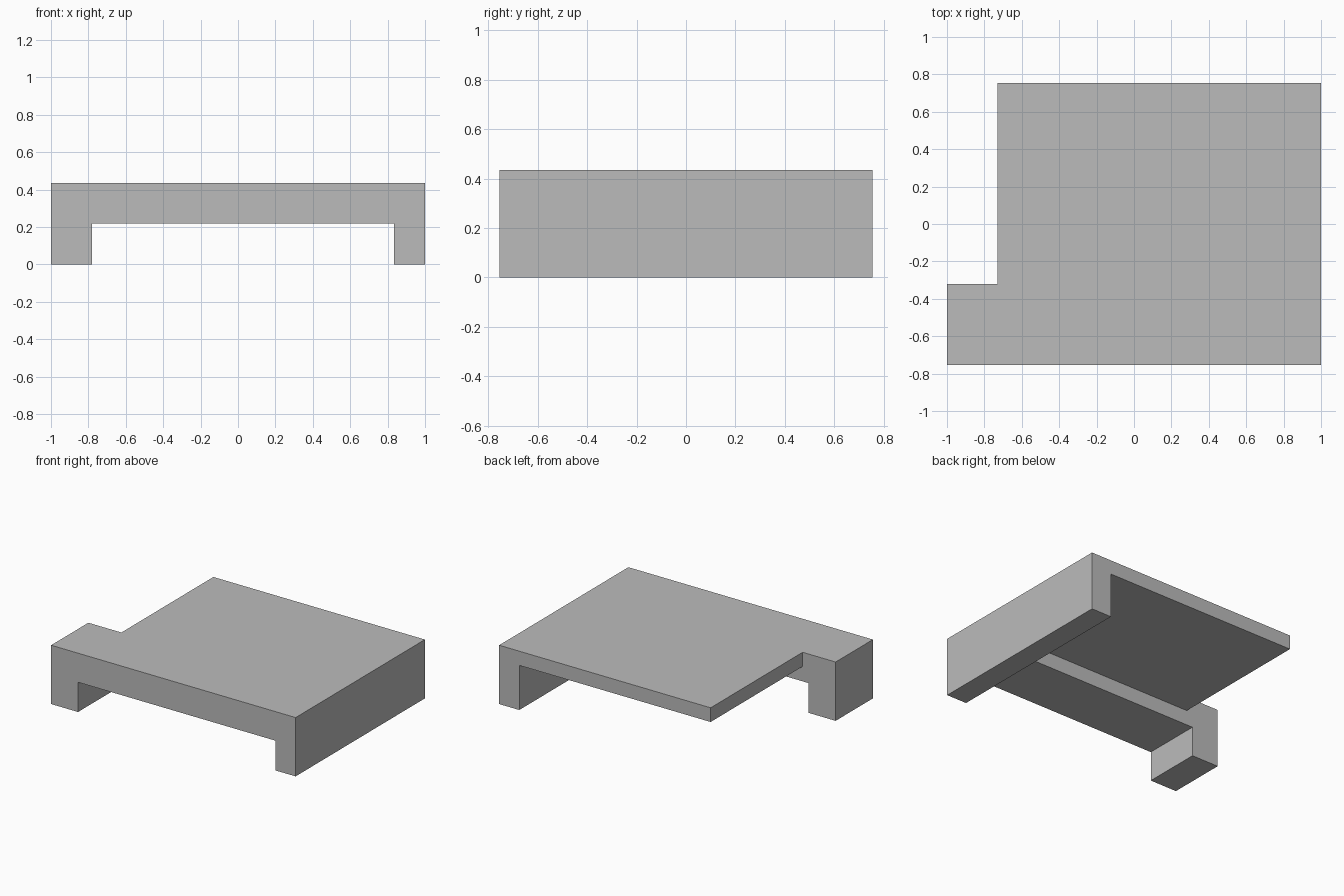
import bpy, bmesh

cube = bpy.data.objects.get("Cube")
if cube:
    bpy.data.objects.remove(cube, do_unlink=True)

# Shared levels of the form
X, Y, TOP = 1.0, 0.755, 0.435
LEG_R, LEG_L = -0.78, 0.835      # inner faces of the two legs
STEP_X, STEP_Y = -0.73, -0.32    # corner of the plan notch
BEAM_Z, SLAB_Z = 0.22, 0.33      # undersides of front beam and slab
OVER = 0.2                       # cutter overshoot

grey = bpy.data.materials.new("plain grey")
grey.use_nodes = True
colour = (0.5, 0.5, 0.5, 1)
grey.diffuse_color = colour
grey.node_tree.nodes["Principled BSDF"].inputs["Base Color"].default_value = colour


def prism(name, outline, z0, z1):
    """Extrude a plan outline from z0 up to z1."""
    bm = bmesh.new()
    base = bm.faces.new([bm.verts.new((x, y, z0)) for x, y in outline])
    new = bmesh.ops.extrude_face_region(bm, geom=[base])["geom"]
    verts = [v for v in new if isinstance(v, bmesh.types.BMVert)]
    bmesh.ops.translate(bm, verts=verts, vec=(0, 0, z1 - z0))
    bmesh.ops.recalc_face_normals(bm, faces=bm.faces)
    mesh = bpy.data.meshes.new(name)
    bm.to_mesh(mesh)
    bm.free()
    mesh.materials.append(grey)
    obj = bpy.data.objects.new(name, mesh)
    bpy.context.collection.objects.link(obj)
    return obj


def rect(x0, x1, y0, y1):
    return [(x0, y0), (x1, y0), (x1, y1), (x0, y1)]


def cut(target, cutter):
    """Subtract the cutter, then discard it."""
    cutter.hide_render = True
    mod = target.modifiers.new("cut", "BOOLEAN")
    mod.operation, mod.solver, mod.object = "DIFFERENCE", "EXACT", cutter
    bpy.context.view_layer.objects.active = target
    bpy.ops.object.modifier_apply(modifier=mod.name)
    bpy.data.objects.remove(cutter, do_unlink=True)


# Solid block with the notched plan
platform = prism("notched_platform", [
    (-X, -Y), (X, -Y), (X, Y), (STEP_X, Y), (STEP_X, STEP_Y), (-X, STEP_Y)], 0, TOP)

# Hollow under the thin rear slab, leaving the long left leg
cut(platform, prism("slab_hollow", rect(-X - OVER, LEG_L, STEP_Y, Y + OVER), -OVER, SLAB_Z))

# Opening under the front beam, between the two legs
cut(platform, prism("beam_opening", rect(LEG_R, LEG_L, -Y - OVER, STEP_Y + OVER), -OVER, BEAM_Z))
